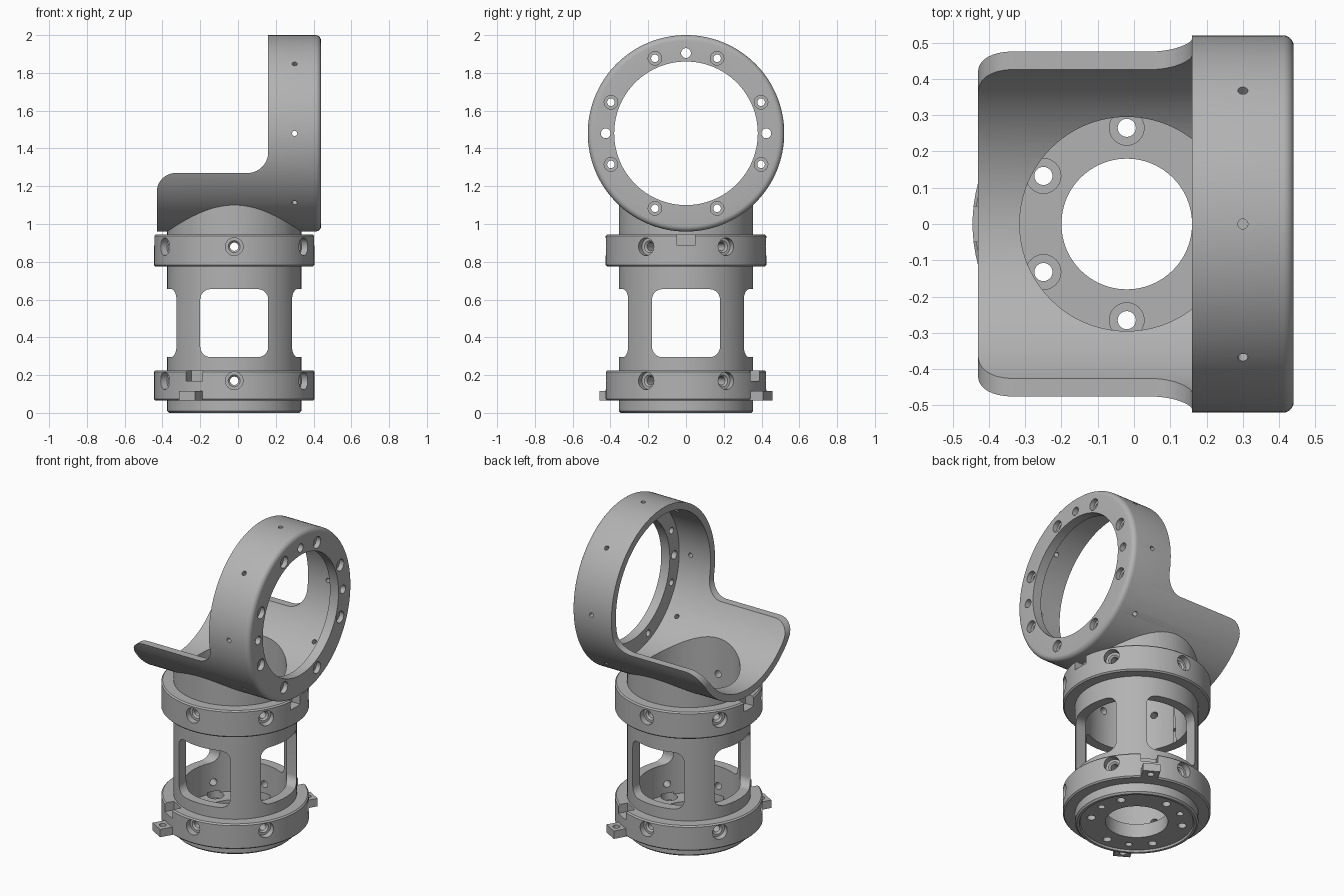
import bpy, bmesh
from math import radians, cos, sin, pi
from mathutils import Matrix, Vector

if "Cube" in bpy.data.objects:
    bpy.data.objects.remove(bpy.data.objects["Cube"])

grey = bpy.data.materials.new("machined_grey")
grey.use_nodes = True
grey.diffuse_color = (0.45, 0.45, 0.45, 1)
grey.node_tree.nodes["Principled BSDF"].inputs["Base Color"].default_value = grey.diffuse_color

# Axes: upright tube, and the horizontal ring whose local z runs along +x
TUBE = Matrix.Translation((-0.02, 0, 0))
RING = Matrix.Translation((0, 0, 1.48)) @ Matrix.Rotation(pi / 2, 4, 'Y')
SIXTHS = [30 + 60 * i for i in range(6)]


def radial(axis, angle, dist=0, height=0):
    """Frame with x = tangent, y = along the axis, z = outward."""
    a = radians(angle)
    out, up = Vector((cos(a), sin(a), 0)), Vector((0, 0, 1))
    frame = Matrix((up.cross(out), up, out)).transposed().to_4x4()
    return axis @ Matrix.Translation(out * dist + up * height) @ frame


def polar(axis, angle, dist):
    a = radians(angle)
    return axis @ Matrix.Translation((dist * cos(a), dist * sin(a), 0))


def lathe(bm, profile, frame, seg=96, hollow=False):
    rings = [[bm.verts.new(frame @ Vector((r * cos(2 * pi * i / seg), r * sin(2 * pi * i / seg), z)))
              for i in range(seg)] for r, z in profile]
    pairs = list(zip(rings, rings[1:]))
    if hollow:
        pairs.append((rings[-1], rings[0]))
    else:
        bm.faces.new(rings[0])
        bm.faces.new(rings[-1])
    for a, b in pairs:
        for i in range(seg):
            j = (i + 1) % seg
            bm.faces.new((a[i], a[j], b[j], b[i]))


def prism(bm, outline, frame, depth):
    ends = [[bm.verts.new(frame @ Vector((x, y, d))) for x, y in outline] for d in (0, depth)]
    for ring in ends:
        bm.faces.new(ring)
    n = len(outline)
    for i in range(n):
        j = (i + 1) % n
        bm.faces.new((ends[0][i], ends[0][j], ends[1][j], ends[1][i]))


def arc(cx, cy, r, start, end, steps=10):
    return [(cx + r * cos(radians(start + (end - start) * i / steps)),
             cy + r * sin(radians(start + (end - start) * i / steps))) for i in range(steps + 1)]


def rect(half, low, high):
    return [(-half, low), (half, low), (half, high), (-half, high)]


def finish(name, bm):
    bmesh.ops.recalc_face_normals(bm, faces=bm.faces)
    mesh = bpy.data.meshes.new(name)
    bm.to_mesh(mesh)
    bm.free()
    mesh.materials.append(grey)
    obj = bpy.data.objects.new(name, mesh)
    bpy.context.collection.objects.link(obj)
    return obj


def make(name, build):
    bm = bmesh.new()
    build(bm)
    return finish(name, bm)


def cutter(name, build):
    obj = make(name, build)
    obj.hide_render = True
    return obj


# Solid parts
def build_body(bm):
    lathe(bm, [(0.18, 0.012), (0.325, 0.012), (0.33, 0), (0.345, 0), (0.355, 0.01), (0.355, 1.25),
               (0.295, 1.25), (0.295, 0.1), (0.18, 0.1)], TUBE, hollow=True)


def build_collar(low, high, c=0.008):
    return lambda bm: lathe(bm, [(0.33, low), (0.425 - c, low), (0.425, low + c), (0.425, high - c),
                                 (0.425 - c, high), (0.33, high)], TUBE, hollow=True)


def build_cradle(bm):
    lathe(bm, [(0.475, -0.43), (0.52, -0.43)] + arc(0.49, 0.41, 0.03, 0, 90, 6)
          + [(0.38, 0.44), (0.38, 0.38), (0.475, 0.38)], RING, seg=128, hollow=True)


def build_tabs(bm):
    for angle in (60, 240):
        prism(bm, rect(0.05, 0.065, 0.115), radial(TUBE, angle, 0.37), 0.13)


body = make("tube_body", build_body)
lower_collar = make("lower_collar", build_collar(0.065, 0.225))
upper_collar = make("upper_collar", build_collar(0.775, 0.945))
cradle = make("cradle_ring", build_cradle)
tabs = make("collar_tabs", build_tabs)


# Cutting shapes
def cut_windows(bm):
    r, w, low, high = 0.055, 0.18 - 0.055, 0.295 + 0.055, 0.655 - 0.055
    outline = (arc(w, low, r, -90, 0) + arc(w, high, r, 0, 90)
               + arc(-w, high, r, 90, 180) + arc(-w, low, r, 180, 270))
    for angle in (0, 90, 180, 270):
        prism(bm, outline, radial(TUBE, angle, 0.2), 0.3)


def cut_collar_screws(bm):
    for height in (0.17, 0.88):
        for angle in SIXTHS:
            lathe(bm, [(0.022, 0.25), (0.022, 0.375), (0.032, 0.385), (0.047, 0.385), (0.047, 0.47)],
                  radial(TUBE, angle, 0, height), 24)


def cut_floor_holes(bm):
    for angle in SIXTHS:
        lathe(bm, [(0.025, -0.05), (0.025, 0.06), (0.048, 0.06), (0.048, 0.112)],
              polar(TUBE, angle, 0.265), 24)
    for angle in (0, 120, 240):
        lathe(bm, [(0.02, -0.05), (0.02, 0.06)], polar(TUBE, angle, 0.265), 24)


def cut_notches(bm):
    for angle in (0, 180):
        prism(bm, rect(0.048, 0.885, 1), radial(TUBE, angle, 0.365), 0.15)
    for angle in (60, 240):
        prism(bm, rect(0.05, 0.17, 0.26), radial(TUBE, angle, 0.365), 0.15)


def cut_tab_holes(bm):
    for angle in (60, 240):
        lathe(bm, [(0.02, 0), (0.02, 0.2)], polar(TUBE, angle, 0.46), 24)


def cut_trough(bm):
    outline = ([(-0.6, 1.17)] + arc(-0.33, 1.17, 0.1, 180, 90) + arc(0.05, 1.38, 0.11, -90, 0)
               + [(0.16, 2.2), (-0.6, 2.2)])
    prism(bm, outline, Matrix.Translation((0, 1, 0)) @ Matrix.Rotation(pi / 2, 4, 'X'), 2)


def cut_bore(bm):
    lathe(bm, [(0.295, 0.7), (0.295, 1.3)], TUBE)


def cut_neck_top(bm):
    lathe(bm, [(0.5, -1), (0.5, 1)], RING, 128)


def cut_ring_holes(bm):
    # Counterbored flange screws, plain pin holes, then small holes through the rim
    for i in range(8):
        lathe(bm, [(0.02, 0.3), (0.02, 0.41), (0.036, 0.41), (0.036, 0.5)],
              polar(RING, 22.5 + 45 * i, 0.43), 24)
        lathe(bm, [(0.014, 0.45), (0.014, 0.6)], radial(RING, 45 * i, 0, 0.3), 16)
    for angle in (90, 180, 270):
        lathe(bm, [(0.026, 0.35), (0.026, 0.5)], polar(RING, angle, 0.425), 24)


screws = cutter("screw_cutter", cut_collar_screws)
notches = cutter("notch_cutter", cut_notches)
windows = cutter("window_cutter", cut_windows)
floor_holes = cutter("floor_hole_cutter", cut_floor_holes)
neck_top = cutter("neck_top_cutter", cut_neck_top)
tab_holes = cutter("tab_hole_cutter", cut_tab_holes)
trough = cutter("trough_cutter", cut_trough)
bore = cutter("bore_cutter", cut_bore)
ring_holes = cutter("ring_hole_cutter", cut_ring_holes)

cuts = {body: [neck_top, windows, screws, floor_holes], lower_collar: [screws, notches],
        upper_collar: [screws, notches], tabs: [tab_holes], cradle: [trough, bore, ring_holes]}

# Apply the cuts, shade, and remove the cutting shapes
for obj, tools in cuts.items():
    bpy.ops.object.select_all(action='DESELECT')
    obj.select_set(True)
    bpy.context.view_layer.objects.active = obj
    for tool in tools:
        mod = obj.modifiers.new(tool.name, 'BOOLEAN')
        mod.operation, mod.solver, mod.object = 'DIFFERENCE', 'EXACT', tool
        bpy.ops.object.modifier_apply(modifier=mod.name)
    bpy.ops.object.shade_smooth_by_angle(angle=radians(30))

for tool in {t for tools in cuts.values() for t in tools}:
    bpy.data.objects.remove(tool)
